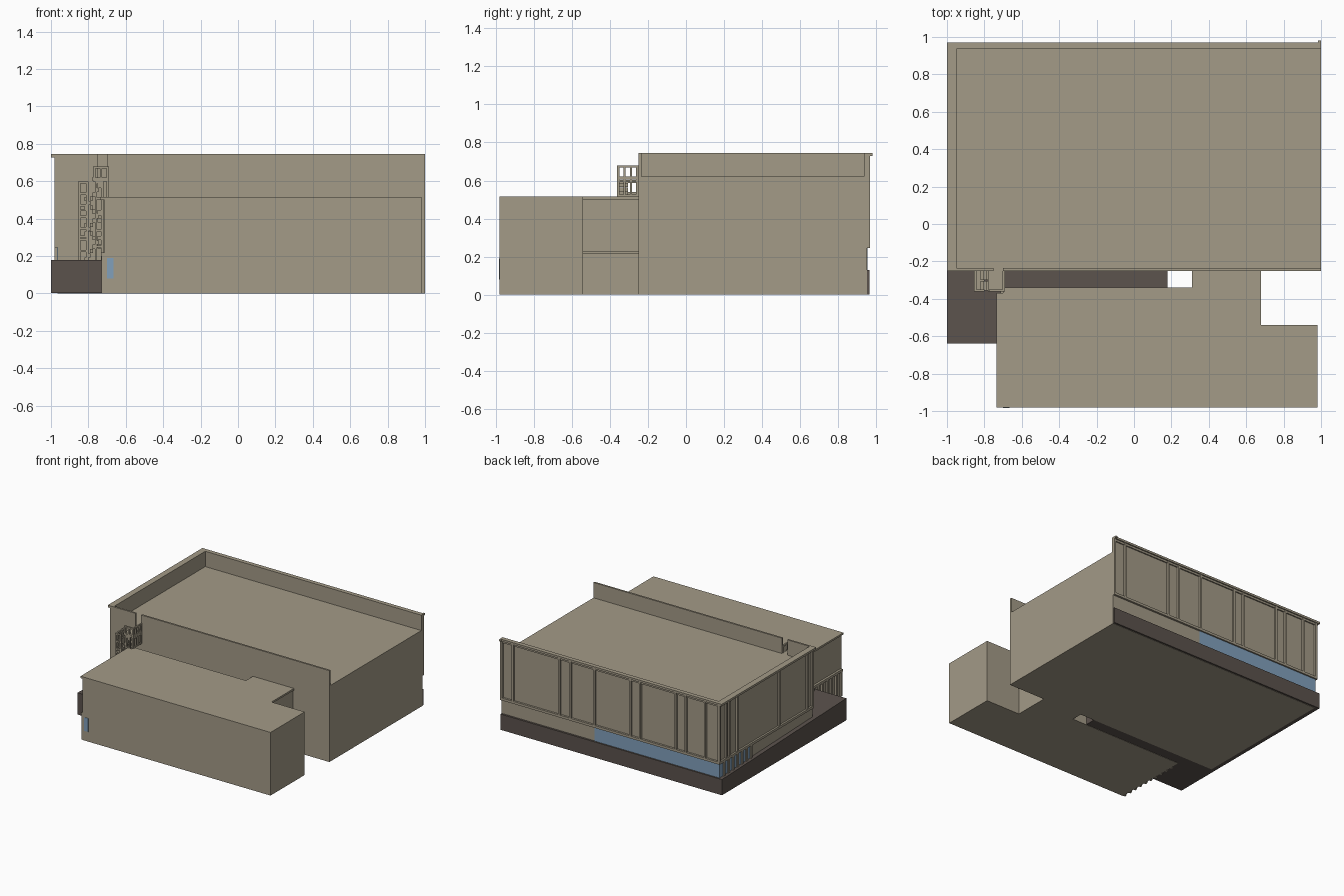
import bpy, bmesh

old = bpy.data.objects.get("Cube")
if old:
    bpy.data.objects.remove(old, do_unlink=True)


def material(name, rgb):
    m = bpy.data.materials.new(name)
    m.use_nodes = True
    m.diffuse_color = (*rgb, 1)
    bsdf = m.node_tree.nodes["Principled BSDF"]
    bsdf.inputs["Base Color"].default_value = (*rgb, 1)
    bsdf.inputs["Roughness"].default_value = 0.8
    return m


STONE = material("warm_stone", (0.367, 0.325, 0.243))
DARK = material("dark_ground", (0.105, 0.085, 0.073))
BLUE = material("blue_glass", (0.22, 0.35, 0.50))


def finish(name, bm, mat):
    bmesh.ops.recalc_face_normals(bm, faces=bm.faces)
    me = bpy.data.meshes.new(name)
    bm.to_mesh(me)
    bm.free()
    me.materials.append(mat)
    ob = bpy.data.objects.new(name, me)
    bpy.context.collection.objects.link(ob)
    return ob


def boxes(name, items, mat=STONE):
    """One object made of boxes given as (x0, x1, y0, y1, z0, z1)."""
    bm = bmesh.new()
    for x0, x1, y0, y1, z0, z1 in items:
        vs = bmesh.ops.create_cube(bm, size=1)["verts"]
        for v in vs:
            v.co.x = x1 if v.co.x > 0 else x0
            v.co.y = y1 if v.co.y > 0 else y0
            v.co.z = z1 if v.co.z > 0 else z0
    return finish(name, bm, mat)


def prism(name, outline, z0, top, mat=STONE):
    """Extrude a plan outline up to the height top(y)."""
    bm = bmesh.new()
    lo = [bm.verts.new((x, y, z0)) for x, y in outline]
    hi = [bm.verts.new((x, y, top(y))) for x, y in outline]
    bm.faces.new(lo[::-1])
    bm.faces.new(hi)
    n = len(outline)
    for i in range(n):
        j = (i + 1) % n
        bm.faces.new((lo[i], lo[j], hi[j], hi[i]))
    return finish(name, bm, mat)


# Sloping ground wedge around the left and rear
prism("ground_base",
      [(-1, -0.64), (-0.70, -0.64), (-0.70, -0.36), (0.18, -0.36), (0.18, -0.24),
       (0.999, 0.94), (0.999, 0.965), (-1, 0.965)],
      0.002, lambda y: 0.13 + 0.05 * (0.965 - y) / 1.605, DARK)

# Main hall
boxes("main_hall", [(-0.965, 1, -0.25, 0.95, 0, 0.62)])
boxes("roof_parapet", [
    (-0.965, -0.95, -0.25, 0.95, 0.62, 0.73),
    (-0.965, 1, 0.935, 0.95, 0.62, 0.73),
    (-0.965, -0.75, -0.25, -0.235, 0.62, 0.73),
    (-0.70, 1, -0.25, -0.235, 0.62, 0.73)])
boxes("parapet_cap", [
    (-1, -0.95, -0.25, 0.97, 0.728, 0.745),
    (-0.95, 1, 0.935, 0.97, 0.728, 0.745),
    (-0.95, -0.75, -0.25, -0.235, 0.728, 0.745),
    (-0.70, 1, -0.25, -0.235, 0.728, 0.745),
    (0.985, 1, 0.935, 0.98, 0.73, 0.745)])

# Thin ribs and ledges that divide the rear and side walls into panels
rear_x = [0.992, 0.89, 0.47, 0.37, 0.155, -0.17, -0.26, -0.58, -0.67, -0.845, -0.97]
side_y = [0.955, 0.87, 0.83, 0.73, 0.19, -0.17, -0.242]
boxes("rear_wall_ribs",
      [(x - 0.008, x + 0.008, 0.945, 0.966, 0.25, 0.73) for x in rear_x]
      + [(-0.98, 1, 0.945, 0.966, 0.245, 0.265), (-0.98, 1, 0.945, 0.96, 0.712, 0.73)])
boxes("side_wall_ribs",
      [(-0.98, -0.96, y - 0.008, y + 0.008, 0.25, 0.73) for y in side_y]
      + [(-0.98, -0.96, -0.25, 0.966, 0.245, 0.265),
         (-0.975, -0.96, -0.25, 0.95, 0.712, 0.73)])

# Ground-level glass band, wrapping the rear corner
boxes("glass_band", [(-0.969, 0.16, 0.95, 0.954, 0.12, 0.245),
                     (-0.969, -0.965, 0.54, 0.954, 0.12, 0.245)], BLUE)
boxes("glass_band_posts",
      [(-0.98, -0.965, 0.54 + 0.058 * i, 0.56 + 0.058 * i, 0.12, 0.25) for i in range(7)])

# Lower front wing with its roof slab
prism("front_wing",
      [(-0.715, -0.98), (0.98, -0.98), (0.98, -0.54), (0.67, -0.54), (0.67, -0.25),
       (0.31, -0.25), (0.31, -0.34), (-0.715, -0.34)], 0, lambda y: 0.50)
prism("front_wing_roof",
      [(-0.735, -0.98), (0.98, -0.98), (0.98, -0.54), (0.68, -0.54), (0.68, -0.25),
       (0.31, -0.25), (0.31, -0.34), (-0.70, -0.34), (-0.70, -0.37), (-0.735, -0.37)],
      0.50, lambda y: 0.515)
boxes("front_wing_ledges", [(0.67, 0.68, -0.54, -0.25, 0.215, 0.23),
                            (-0.733, -0.71, -0.975, -0.37, 0.20, 0.22)])
boxes("front_wing_side_posts",
      [(-0.73, -0.71, -0.975 + 0.06 * i, -0.955 + 0.06 * i, 0, 0.20) for i in range(10)])
boxes("front_wing_glass", [(-0.70, -0.665, -0.983, -0.979, 0.08, 0.19)], BLUE)


# Stair tower beside the wing: open screens, flights and landing
def screen(axis, pos, a0, a1, z0, z1, cols, rows, bar=0.012):
    """Bars of an open grid in the plane axis = pos."""
    cells = []
    for i in range(cols + 1):
        a = a0 + (a1 - a0 - bar) * i / cols
        cells.append((a, a + bar, z0, z1))
    for j in range(rows + 1):
        z = z0 + (z1 - z0 - bar) * j / rows
        cells.append((a0, a1, z, z + bar))
    if axis == "x":
        return [(pos, pos + bar, a, b, c, d) for a, b, c, d in cells]
    return [(a, b, pos, pos + bar, c, d) for a, b, c, d in cells]


boxes("stair_screens",
      screen("y", -0.362, -0.855, -0.80, 0.16, 0.60, 1, 7)
      + screen("y", -0.362, -0.765, -0.72, 0.16, 0.60, 1, 5)
      + screen("y", -0.362, -0.775, -0.69, 0.60, 0.68, 2, 1)
      + screen("x", -0.855, -0.362, -0.25, 0.16, 0.60, 3, 7)
      + screen("x", -0.702, -0.362, -0.25, 0.515, 0.68, 3, 2))

steps = []
for flight in range(3):
    for i in range(6):
        z = 0.17 + flight * 0.14 + i * 0.023
        x = -0.82 + i * 0.014
        steps.append((x, x + 0.018, -0.355, -0.305, z, z + 0.022))
        x = -0.75 - i * 0.014
        if flight < 2:
            steps.append((x, x + 0.018, -0.30, -0.25, z + 0.07, z + 0.092))
boxes("stair_steps", steps)
boxes("stair_landing", [(-0.78, -0.69, -0.36, -0.25, 0.605, 0.62),
                        (-0.855, -0.80, -0.36, -0.25, 0.30, 0.31),
                        (-0.855, -0.80, -0.36, -0.25, 0.44, 0.45)])
